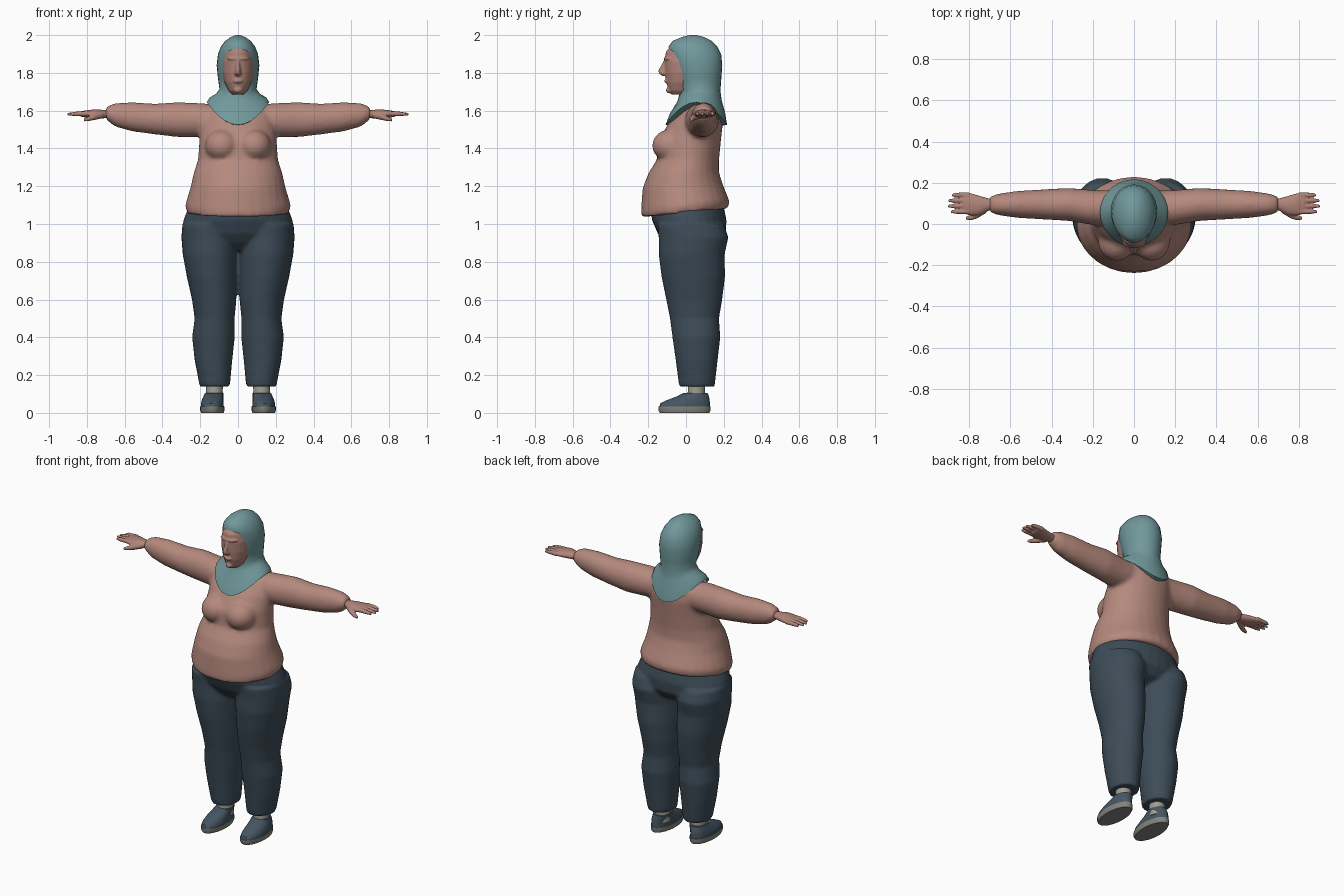
import bpy
import bmesh
from math import cos, sin, pi
from mathutils import Matrix, Vector

default_cube = bpy.data.objects.get("Cube")
if default_cube:
    bpy.data.objects.remove(default_cube, do_unlink=True)


def make_material(name, colour):
    material = bpy.data.materials.new(name)
    material.use_nodes = True
    rgba = (*colour, 1)
    material.diffuse_color = rgba
    material.node_tree.nodes["Principled BSDF"].inputs["Base Color"].default_value = rgba
    return material


dusty_pink = make_material("dusty pink knit", (.46, .25, .205))
skin = make_material("skin", (.43, .23, .19))
teal = make_material("teal cloth", (.165, .315, .33))
navy = make_material("navy denim", (.047, .073, .098))
shoe_blue = make_material("shoe blue", (.06, .092, .125))
sole_grey = make_material("sole grey", (.23, .23, .205))
sock_grey = make_material("sock grey", (.34, .34, .29))


def loft(bm, sections, axis="z", side=1, segments=28):
    """Skin oval sections given as position, centre, half width, low, high and optional sag."""
    rings = []
    for position, centre, half, low, high, *sag in sections:
        ring = []
        for i in range(segments):
            angle = 2 * pi * i / segments
            across = centre + half * cos(angle)
            along = (low + high) / 2 + (high - low) / 2 * sin(angle)
            drop = sag[0] * sin(angle) ** 2 if sag else 0
            if axis == "z":
                point = Vector((side * across, along, position - drop))
            else:
                point = Vector((side * position, across, along))
            ring.append(bm.verts.new(point))
        rings.append(ring)
    for lower, upper in zip(rings, rings[1:]):
        for i in range(segments):
            j = (i + 1) % segments
            bm.faces.new((lower[i], lower[j], upper[j], upper[i]))
    bm.faces.new(rings[0][::-1])
    bm.faces.new(rings[-1])


def ball(bm, centre, radii):
    matrix = Matrix.Translation(centre) @ Matrix.Diagonal((*radii, 1))
    bmesh.ops.create_uvsphere(bm, u_segments=20, v_segments=12, radius=1, matrix=matrix)


def finish(bm, name, material, voxel=None, smoothing=5):
    """Turn the bmesh into an object; a voxel size fuses overlapping volumes."""
    bmesh.ops.recalc_face_normals(bm, faces=bm.faces[:])
    mesh = bpy.data.meshes.new(name)
    bm.to_mesh(mesh)
    bm.free()
    mesh.materials.append(material)
    part = bpy.data.objects.new(name, mesh)
    bpy.context.collection.objects.link(part)
    if voxel:
        remesh = part.modifiers.new("Fuse", "REMESH")
        remesh.mode = "VOXEL"
        remesh.voxel_size = voxel
        remesh.use_smooth_shade = True
        soften = part.modifiers.new("Soften", "SMOOTH")
        soften.factor = .5
        soften.iterations = smoothing
    bpy.ops.object.select_all(action="DESELECT")
    part.select_set(True)
    bpy.context.view_layer.objects.active = part
    bpy.ops.object.shade_smooth_by_angle(angle=pi / 4)
    return part


# Sweater: torso, bust and sleeves fused together
bm = bmesh.new()
loft(bm, [
    (1.06, 0, .272, -.238, .225),
    (1.1, 0, .28, -.238, .23),
    (1.2, 0, .25, -.23, .195),
    (1.27, 0, .235, -.2, .175),
    (1.34, 0, .212, -.155, .175),
    (1.44, 0, .205, -.145, .185),
    (1.53, 0, .2, -.095, .195),
    (1.6, 0, .185, -.03, .185),
    (1.65, 0, .1, .01, .16)])
for vert in bm.verts:
    hem = max(0, min(1, (1.3 - vert.co.z) / .2))
    vert.co.z += .1 * hem * vert.co.y
for side in (1, -1):
    ball(bm, (side * .085, -.085, 1.415), (.09, .095, .085))
    loft(bm, [
        (.08, .08, .08, 1.47, 1.63),
        (.2, .08, .085, 1.46, 1.64),
        (.32, .095, .08, 1.46, 1.645),
        (.44, .095, .073, 1.474, 1.637),
        (.56, .095, .066, 1.49, 1.645),
        (.65, .095, .054, 1.515, 1.64),
        (.69, .095, .043, 1.545, 1.625),
        (.7, .095, .036, 1.555, 1.615)], axis="x", side=side)
finish(bm, "sweater", dusty_pink, voxel=.012, smoothing=6)

# Trousers: hips and two legs fused together
bm = bmesh.new()
loft(bm, [
    (.86, 0, .1, -.06, .08),
    (.9, 0, .25, -.11, .17),
    (.95, 0, .29, -.15, .21),
    (1.02, 0, .29, -.18, .215),
    (1.09, 0, .262, -.19, .2)])
for side in (1, -1):
    loft(bm, [
        (.14, .123, .08, -.037, .152),
        (.28, .13, .1, -.055, .168),
        (.4, .13, .113, -.072, .182),
        (.5, .124, .106, -.085, .175),
        (.6, .126, .118, -.105, .192),
        (.72, .138, .133, -.13, .207),
        (.84, .149, .144, -.145, .205),
        (.93, .154, .146, -.145, .225),
        (1.0, .155, .14, -.15, .2)], side=side)
finish(bm, "trousers", navy, voxel=.01)

# Headscarf: hood flowing into a draped collar
bm = bmesh.new()
loft(bm, [
    (1.63, 0, .14, -.07, .19, .11),
    (1.645, 0, .165, -.108, .217, .12),
    (1.67, 0, .15, -.085, .208, .085),
    (1.69, 0, .115, -.045, .19, .04),
    (1.715, 0, .098, -.03, .182, .01),
    (1.77, 0, .106, -.055, .187),
    (1.84, 0, .113, -.072, .192),
    (1.9, 0, .106, -.088, .186),
    (1.94, 0, .09, -.092, .165),
    (1.97, 0, .067, -.07, .135),
    (1.99, 0, .038, -.02, .095),
    (2, 0, .012, .02, .055)])
finish(bm, "headscarf", teal)

# Face with nose, brow, lips and chin
bm = bmesh.new()
loft(bm, [
    (1.685, 0, .03, -.075, .02),
    (1.705, 0, .05, -.092, .05),
    (1.75, 0, .072, -.104, .08),
    (1.8, 0, .083, -.11, .1),
    (1.86, 0, .083, -.113, .1),
    (1.91, 0, .072, -.107, .09),
    (1.945, 0, .04, -.08, .07)])
loft(bm, [
    (1.784, 0, .012, -.125, -.08),
    (1.796, 0, .019, -.143, -.08),
    (1.812, 0, .014, -.147, -.08),
    (1.87, 0, .009, -.116, -.08)])
ball(bm, (0, -.1, 1.757), (.026, .016, .012))
ball(bm, (0, -.088, 1.708), (.022, .018, .016))
ball(bm, (0, -.085, 1.875), (.058, .033, .014))
finish(bm, "face", skin, voxel=.005, smoothing=3)

for side, label in ((1, "left"), (-1, "right")):
    # Hand: palm, four fingers and a forward thumb
    bm = bmesh.new()
    loft(bm, [
        (.65, .095, .03, 1.56, 1.608),
        (.7, .095, .028, 1.56, 1.603),
        (.75, .09, .047, 1.558, 1.607),
        (.79, .095, .054, 1.562, 1.604),
        (.83, .1, .05, 1.567, 1.597)], axis="x", side=side)
    for finger, tip in enumerate((.888, .903, .9, .882)):
        y = .06 + .027 * finger
        loft(bm, [
            (.8, y, .013, 1.57, 1.598),
            (.86, y, .011, 1.571, 1.595),
            (tip, y, .007, 1.574, 1.588)], axis="x", side=side, segments=12)
    loft(bm, [
        (.715, .075, .02, 1.56, 1.595),
        (.76, .045, .018, 1.55, 1.584),
        (.79, .032, .014, 1.545, 1.571),
        (.815, .028, .008, 1.543, 1.558)], axis="x", side=side, segments=12)
    finish(bm, label + "_hand", skin, voxel=.0045, smoothing=2)

    # Sock
    bm = bmesh.new()
    loft(bm, [
        (.06, .125, .046, .005, .105),
        (.12, .125, .044, .01, .1),
        (.17, .125, .046, .01, .105)], side=side)
    finish(bm, label + "_sock", sock_grey)

    # Shoe upper
    bm = bmesh.new()
    loft(bm, [
        (.028, .136, .061, -.142, .127),
        (.05, .136, .06, -.136, .127),
        (.066, .135, .057, -.105, .125),
        (.085, .131, .053, -.055, .122),
        (.104, .127, .049, -.015, .115)], side=side)
    finish(bm, label + "_shoe", shoe_blue)

    # Sole
    bm = bmesh.new()
    loft(bm, [
        (0, .136, .06, -.138, .124),
        (.012, .136, .064, -.146, .13),
        (.033, .136, .064, -.146, .13)], side=side)
    finish(bm, label + "_sole", sole_grey)
